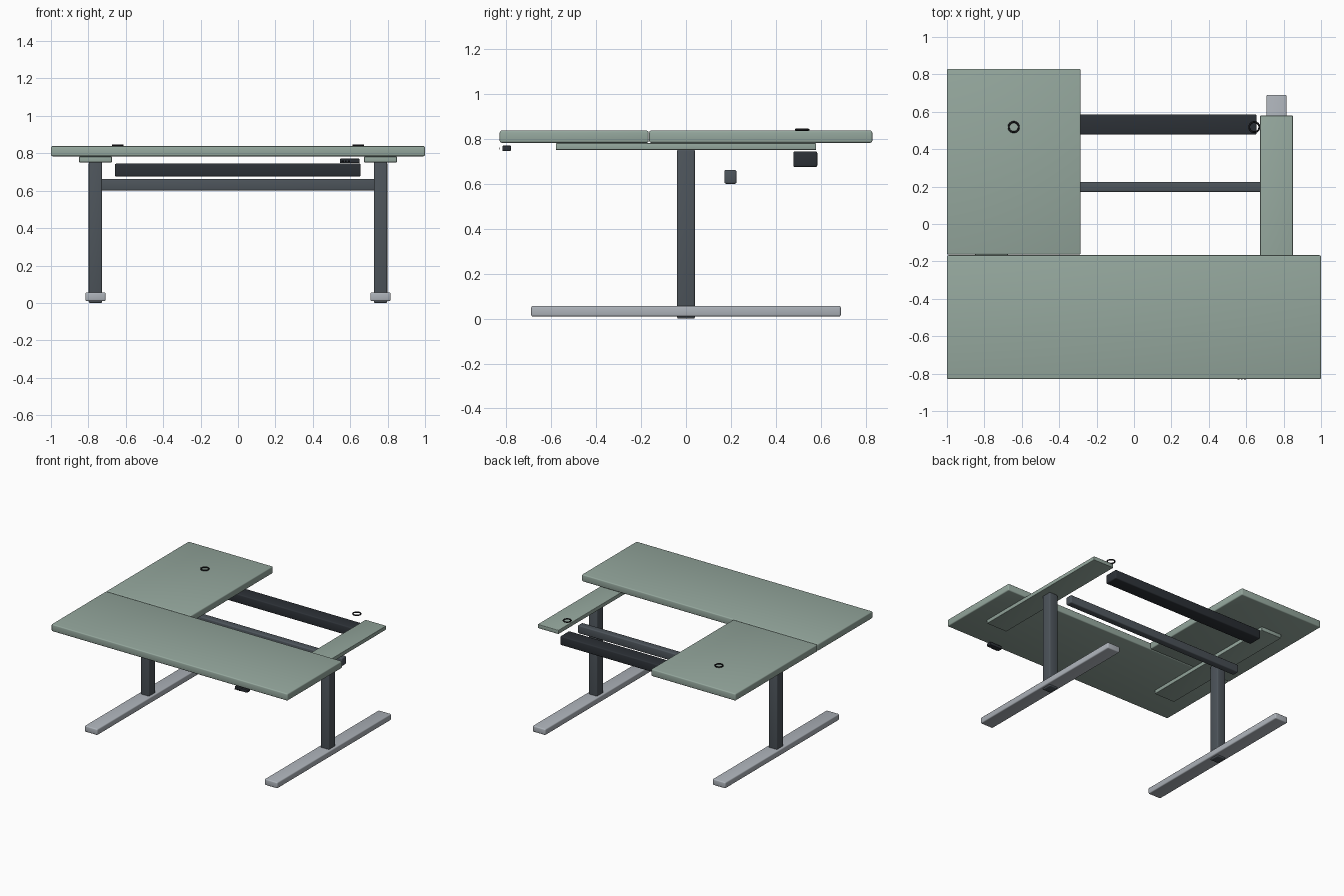
import bpy, bmesh

if "Cube" in bpy.data.objects:
    bpy.data.objects.remove(bpy.data.objects["Cube"])


def material(name, r, g, b):
    m = bpy.data.materials.new(name)
    m.diffuse_color = (r, g, b, 1)
    m.use_nodes = True
    m.node_tree.nodes["Principled BSDF"].inputs["Base Color"].default_value = m.diffuse_color
    return m


SAGE = material("sage", 0.30, 0.39, 0.34)
SLATE = material("slate", 0.075, 0.09, 0.105)
DARK = material("charcoal", 0.025, 0.03, 0.037)
SILVER = material("silver", 0.42, 0.45, 0.49)
BLACK = material("black", 0.01, 0.01, 0.012)


def box(name, x, y, z, mat, bevel=0.008):
    """Bevelled box from (min, max) ranges on each axis."""
    mesh = bpy.data.meshes.new(name)
    bm = bmesh.new()
    bmesh.ops.create_cube(bm, size=1)
    for v in bm.verts:
        for i, (lo, hi) in enumerate((x, y, z)):
            v.co[i] = hi if v.co[i] > 0 else lo
    if bevel:
        bmesh.ops.bevel(bm, geom=bm.edges[:], offset=bevel, segments=3,
                        profile=0.5, affect='EDGES')
    bm.to_mesh(mesh)
    bm.free()
    mesh.materials.append(mat)
    ob = bpy.data.objects.new(name, mesh)
    bpy.context.collection.objects.link(ob)
    bpy.context.view_layer.objects.active = ob
    ob.select_set(True)
    bpy.ops.object.shade_smooth_by_angle()
    ob.select_set(False)
    return ob


# L-shaped desktop in two panels
box("main_top", (-1, 1), (-0.83, -0.167), (0.784, 0.838), SAGE)
box("return_top", (-1, -0.285), (-0.164, 0.83), (0.784, 0.838), SAGE)

# Leg assemblies, left and right
for side, s in (("left", -1), ("right", 1)):
    cx = 0.762 * s
    box(side + "_leg", (cx - 0.036, cx + 0.036), (-0.04, 0.04), (0, 0.754), SLATE)
    box(side + "_foot", (cx - 0.054, cx + 0.054), (-0.69, 0.69), (0.01, 0.057), SILVER)
    box(side + "_support_plate", (cx - 0.088, cx + 0.088), (-0.58, 0.58),
        (0.752, 0.782), SAGE, 0.004)

    # Cable grommet ring
    bpy.ops.mesh.primitive_torus_add(location=(0.643 * s, 0.518, 0.842),
                                     major_radius=0.027, minor_radius=0.005,
                                     major_segments=32, minor_segments=10)
    ring = bpy.context.object
    ring.name = side + "_cable_grommet"
    ring.data.materials.append(BLACK)
    bpy.ops.object.shade_smooth()
    ring.select_set(False)

# Crossbar and cable tray under the top
box("crossbar", (-0.76, 0.76), (0.171, 0.225), (0.601, 0.663), SLATE)
box("cable_tray", (-0.658, 0.656), (0.478, 0.585), (0.676, 0.745), DARK)

# Height controller with small buttons in front
box("controller", (0.545, 0.65), (-0.818, -0.78), (0.747, 0.771), DARK, 0.004)
for i in range(3):
    bx = 0.558 + 0.018 * i
    box("controller_button_%d" % (i + 1), (bx - 0.005, bx + 0.005),
        (-0.832, -0.828), (0.754, 0.762), BLACK, 0.001)
